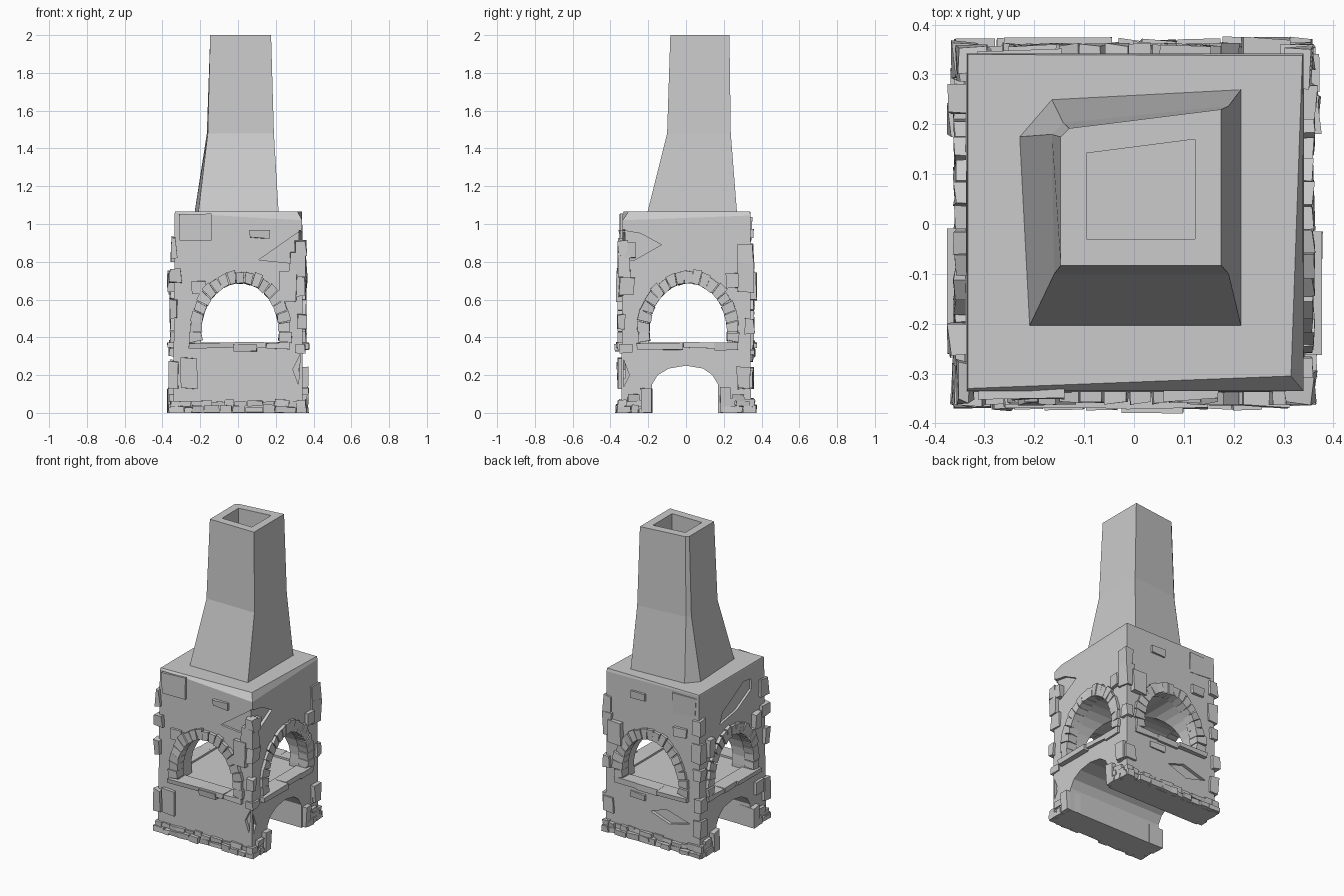
import bpy, bmesh, math, random
from mathutils import Vector

if "Cube" in bpy.data.objects:
    bpy.data.objects.remove(bpy.data.objects["Cube"])

random.seed(7)
FACES = ("front", "back", "right", "left")


def on_face(side, u, d, z):
    """Map (along wall, outward, up) to world space."""
    return {"front": (u, -d, z), "back": (u, d, z),
            "right": (d, u, z), "left": (-d, u, z)}[side]


def build(name, solids):
    """One object out of many lofted solids; each solid is a list of rings."""
    bm = bmesh.new()
    for rings in solids:
        vs = [[bm.verts.new(p) for p in r] for r in rings]
        n = len(vs[0])
        for a, b in zip(vs, vs[1:]):
            for i in range(n):
                j = (i + 1) % n
                bm.faces.new((a[i], a[j], b[j], b[i]))
        bm.faces.new(vs[0][::-1])
        bm.faces.new(vs[-1])
    bmesh.ops.recalc_face_normals(bm, faces=bm.faces[:])
    me = bpy.data.meshes.new(name)
    bm.to_mesh(me)
    bm.free()
    ob = bpy.data.objects.new(name, me)
    bpy.context.collection.objects.link(ob)
    return ob


def jit(a):
    return random.uniform(-a, a)


def slab(side, pts, d0, d1, j=0.0):
    """Polygon on a wall, pushed out from d0 to d1, with a roughened front."""
    inner = [on_face(side, u, d0, z) for u, z in pts]
    outer = [on_face(side, u + jit(j), d1 + jit(j), max(0, z + jit(j))) for u, z in pts]
    return [inner, outer]


def rect(u0, u1, z0, z1):
    return [(u0, z0), (u1, z0), (u1, z1), (u0, z1)]


def box(x0, x1, y0, y1, z0, z1, j=0.006):
    ring = [(x0, y0), (x1, y0), (x1, y1), (x0, y1)]
    return [[(x + jit(j), y + jit(j), max(0, z + jit(j))) for x, y in ring] for z in (z0, z1)]


def cut(target, cutters):
    for c in cutters:
        m = target.modifiers.new("cut", "BOOLEAN")
        m.operation, m.solver, m.object = "DIFFERENCE", "EXACT", c
        bpy.context.view_layer.objects.active = target
        bpy.ops.object.modifier_apply(modifier=m.name)


def flat(pts, z):
    return [(x, y, z) for x, y in pts]


# Plastered body with a chipped top edge
body = build("body", [[
    flat([(-.343, -.343), (.343, -.343), (.343, .343), (-.343, .343)], 0),
    [(-.335, -.335, 1.058), (.34, -.335, 1.02), (.34, .342, 1.045), (-.335, .342, 1.058)],
    flat([(-.333, -.33), (.315, -.305), (.338, .338), (-.333, .34)], 1.065)]])

# Tapered chimney with one chamfered corner
chimney = build("chimney", [[
    flat([(-.21, -.205), (.215, -.205), (.215, .27), (-.165, .25), (-.23, .175)], 1.06),
    flat([(-.16, -.10), (.19, -.10), (.19, .237), (-.142, .203), (-.165, .18)], 1.48),
    flat([(-.147, -.083), (.175, -.083), (.175, .23), (-.13, .192), (-.147, .175)], 2.0)]])


# Cutters: crossing window vaults, ash tunnel, flue, broken plaster patches
def arch_point(t, a, h):
    return 0.012 + a * math.cos(t), 0.43 + h * math.sin(t)


vault = [arch_point(math.radians(-10 + 200 * i / 16), .212, .26) for i in range(17)]
vault = [(vault[0][0], .36)] + vault + [(vault[-1][0], .36)]
tunnel = [(-.18, -.1), (-.18, .15), (-.15, .2), (-.09, .235), (0, .25),
          (.09, .235), (.14, .2), (.17, .15), (.17, -.1)]
flue = [(-.095, -.03), (.122, -.03), (.122, .17), (-.095, .142)]
patches = [
    ("front", [(.11, .81), (.36, .985), (.36, .785)]),
    ("front", [(.29, .23), (.33, .31), (.32, .15)]),
    ("right", [(-.36, .97), (-.24, .95), (-.13, .89), (-.27, .81), (-.36, .8)]),
    ("right", [(-.33, .28), (-.30, .2), (-.33, .14)]),
    ("back", [(.02, .21), (-.1, .25), (-.27, .2), (-.12, .16)]),
    ("left", [(-.2, .97), (-.12, .98), (.1, .86), (.13, .79), (-.05, .82), (-.2, .9)]),
]
cutters = [build("vault_cutter", [slab("front", vault, -.6, .6)]),
           build("vault_cutter", [slab("right", vault, -.6, .6)]),
           build("tunnel_cutter", [slab("right", tunnel, -.6, .6)])]
cutters += [build("patch_cutter", [slab(s, p, .322, .42)]) for s, p in patches]
flue_cutter = build("flue_cutter", [[flat(flue, .76), flat(flue, 2.1)]])
cut(body, cutters + [flue_cutter])
cut(chimney, [flue_cutter])
for c in cutters + [flue_cutter]:
    bpy.data.objects.remove(c)

# Arch stones and window sills on every side
N = 19
for side in FACES:
    stones = []
    for i in range(N):
        t0, t1 = (math.radians(-11 + 202 * (i + k) / N) for k in (.04, .96))
        w = .27 + jit(.008)
        pts = [arch_point(t0, .205, .256), arch_point(t0, w, w + .053),
               arch_point(t1, w, w + .053), arch_point(t1, .205, .256)]
        stones.append(slab(side, pts, .29, .36, .004))
    build(side + "_arch_stones", stones)
    cuts = [-.26, -.02 + jit(.04), .12 + jit(.04), .275]
    build(side + "_sill", [slab(side, rect(a, b, .34 + jit(.008), .372), .27, .365 + jit(.01), .004)
                           for a, b in zip(cuts, cuts[1:])])

# Loose bricks showing through the plaster: u0, u1, z0, z1, outward reach
bricks = {
    "front": [(-.31, -.14, .91, 1.05, .35), (.06, .17, .925, .97, .355), (-.30, -.22, .13, .29, .36),
              (.22, .31, .59, .75, .365), (-.24, -.17, .63, .70, .35), (-.02, .1, .325, .36, .375)],
    "back": [(-.31, -.15, .91, 1.04, .35), (.05, .15, .93, .97, .355), (-.25, -.16, .76, .82, .36),
             (.22, .31, .60, .74, .375), (.05, .16, .27, .31, .355)],
    "right": [(-.33, -.27, .82, .9, .36), (.21, .28, .66, .74, .365), (.27, .34, .13, .24, .37)],
    "left": [(.22, .28, .63, .75, .372), (-.26, -.2, .64, .74, .372), (-.3, -.22, .2, .28, .36)],
}
for side, rows in bricks.items():
    build(side + "_bricks", [slab(side, rect(*r[:4]), .3, r[4], .006) for r in rows])

# Corner stones wrapping the edges: sx, sy, z0, z1, length along x, length along y
corners = [
    (1, -1, .72, .85, .09, .07), (1, -1, .62, .72, .05, .08), (1, -1, .32, .36, .05, .07),
    (1, -1, .83, .91, .06, .05), (1, -1, .44, .52, .05, .04),
    (-1, -1, .69, .76, .06, .08), (-1, -1, .82, .93, .03, .08), (-1, -1, .13, .27, .05, .06),
    (-1, -1, .5, .6, .04, .05), (1, 1, .78, .89, .05, .08), (1, 1, .64, .79, .06, .08),
    (1, 1, .42, .5, .05, .05), (1, 1, .13, .23, .07, .08),
    (-1, 1, .8, .9, .06, .05), (-1, 1, .62, .74, .07, .07), (-1, 1, .5, .57, .05, .06),
    (-1, 1, .3, .38, .05, .07), (-1, 1, .13, .24, .06, .07)]
quoins = []
for sx, sy, z0, z1, a, b in corners:
    e = .358 + jit(.006)
    quoins.append(box(*sorted((sx * e, sx * (e - a))), *sorted((sy * e, sy * (e - b))), z0, z1))
build("corner_stones", quoins)


# Rubble courses around the foot
def course(side, u0, u1, z0, z1, reach):
    out, u = [], u0
    while u < u1 - .01:
        w = min(random.uniform(.04, .10), u1 - u)
        out.append(slab(side, rect(u, u + w * .96, z0, z1 + jit(.008)), .31, reach + jit(.008), .004))
        u += w
    return out


for side in ("front", "back"):
    build(side + "_footing", course(side, -.36, .36, 0, .035, .366)
          + course(side, -.355, .355, .035, .068, .356))
for side in ("right", "left"):
    foot = []
    for s in (-1, 1):
        lo, hi = sorted((s * .2, s * .36))
        foot += course(side, lo, hi, 0, .035, .366) + course(side, lo, hi, .035, .07, .356)
        lo, hi = sorted((s * .178, s * .24))
        foot += [slab(side, rect(lo, hi, 0, .13), .27, .372, .006)]
        lo, hi = sorted((s * .25, s * .31))
        foot += [slab(side, rect(lo, hi, .06, .1), .3, .362, .006)]
    build(side + "_footing", foot)
